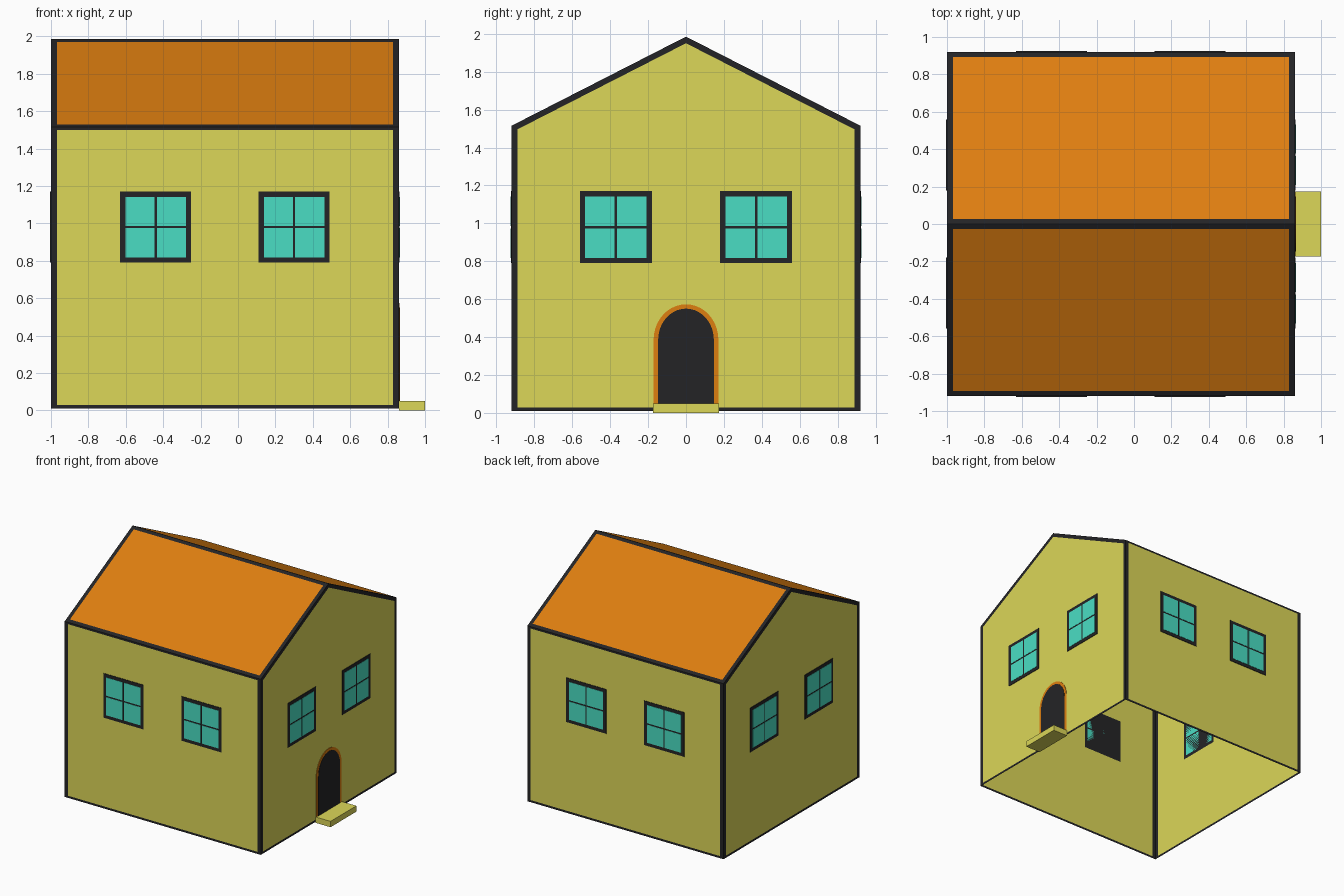
import bpy, bmesh, math
from mathutils import Matrix, Vector

if "Cube" in bpy.data.objects:
    bpy.data.objects.remove(bpy.data.objects["Cube"])


def material(name, rgb):
    lin = [((c / 255 + 0.055) / 1.055) ** 2.4 if c > 10 else c / 255 / 12.92 for c in rgb]
    m = bpy.data.materials.new(name)
    m.diffuse_color = (*lin, 1)
    m.use_nodes = True
    m.node_tree.nodes["Principled BSDF"].inputs["Base Color"].default_value = m.diffuse_color
    return m


YELLOW = material("wall_yellow", (220, 215, 88))
ORANGE = material("roof_orange", (222, 126, 16))
DARK = material("dark_trim", (36, 36, 38))
TEAL = material("window_teal", (74, 222, 196))

CX, HX, HY = -0.07, 0.93, 0.92          # house centre and half sizes
BASE, EAVE, RIDGE = 0.01, 1.515, 1.985


def finish(bm, name, mats, matrix=None):
    if matrix:
        bm.transform(matrix)
    bmesh.ops.recalc_face_normals(bm, faces=bm.faces)
    me = bpy.data.meshes.new(name)
    bm.to_mesh(me)
    bm.free()
    for m in mats:
        me.materials.append(m)
    ob = bpy.data.objects.new(name, me)
    bpy.context.collection.objects.link(ob)
    return ob


def add_prism(bm, points, depth, mat=0):
    """Outline in local x-y, extruded outwards from the wall."""
    face = bm.faces.new([bm.verts.new((x, y, 0)) for x, y in points])
    ext = bmesh.ops.extrude_face_region(bm, geom=[face])["geom"]
    verts = [g for g in ext if isinstance(g, bmesh.types.BMVert)]
    bmesh.ops.translate(bm, vec=(0, 0, depth), verts=verts)
    for f in {f for v in verts for f in v.link_faces} | {face}:
        f.material_index = mat


def square(cx, cy, half):
    return [(cx - half, cy - half), (cx + half, cy - half),
            (cx + half, cy + half), (cx - half, cy + half)]


def wall_matrix(angle, dist):
    return (Matrix.Translation((CX, 0, 0)) @ Matrix.Rotation(math.radians(angle), 4, 'Z')
            @ Matrix.Translation((0, -dist, 0)) @ Matrix.Rotation(math.pi / 2, 4, 'X'))


# House shell: open below, every panel bordered by a dark inset strip
bm = bmesh.new()
profile = [(-HY, BASE), (-HY, EAVE), (0, RIDGE), (HY, EAVE), (HY, BASE)]
left, right = [[bm.verts.new((CX + s * HX, y, z)) for y, z in profile] for s in (-1, 1)]
bm.faces.new(left)
bm.faces.new(right[::-1])
for i in range(4):
    bm.faces.new((left[i], right[i], right[i + 1], left[i + 1]))
bmesh.ops.recalc_face_normals(bm, faces=bm.faces)
for f in bm.faces:
    f.material_index = 1 if f.normal.z > 0.1 else 0
panels = list(bm.faces)
strips = bmesh.ops.inset_individual(bm, faces=panels, thickness=0.031,
                                    use_even_offset=True)["faces"]
for f in strips:
    f.material_index = 2
# narrower strips along the bottom and under the eaves
for f in panels:
    if f.material_index == 0:
        for v in f.verts:
            if v.co.z < 0.1:
                v.co.z = BASE + 0.018
            elif len(f.verts) == 4:
                v.co.z = EAVE - 0.016
finish(bm, "house_shell", [YELLOW, ORANGE, DARK])

# Windows: dark plate with four glass panes, two on each wall
for wall, angle, dist in (("front", 0, HY), ("right", 90, HX),
                          ("back", 180, HY), ("left", 270, HX)):
    for side in (-1, 1):
        bm = bmesh.new()
        cx, cz = side * 0.37, 0.98
        add_prism(bm, square(cx, cz, 0.19), 0.004)
        for sx in (-1, 1):
            for sz in (-1, 1):
                add_prism(bm, square(cx + sx * 0.084, cz + sz * 0.084, 0.078), 0.006, 1)
        finish(bm, f"{wall}_window_{'a' if side < 0 else 'b'}", [DARK, TEAL],
               wall_matrix(angle, dist))


# Arched door: orange surround with a dark opening
def arch(half, spring, top, steps=20):
    pts = [(-half, BASE), (half, BASE)]
    for i in range(steps + 1):
        a = math.pi * i / steps
        pts.append((half * math.cos(a), spring + (top - spring) * math.sin(a)))
    return pts


for name, half, top, depth, mat in (("door_surround", 0.171, 0.573, 0.004, ORANGE),
                                    ("door", 0.147, 0.55, 0.006, DARK)):
    bm = bmesh.new()
    add_prism(bm, arch(half, 0.385, top), depth)
    finish(bm, name, [mat], wall_matrix(90, HX))

# Doorstep
bm = bmesh.new()
bmesh.ops.create_cube(bm, size=1)
bmesh.ops.scale(bm, vec=(0.14, 0.35, 0.05), verts=bm.verts)
bmesh.ops.translate(bm, vec=(0.93, 0, 0.025), verts=bm.verts)
finish(bm, "doorstep", [YELLOW])
